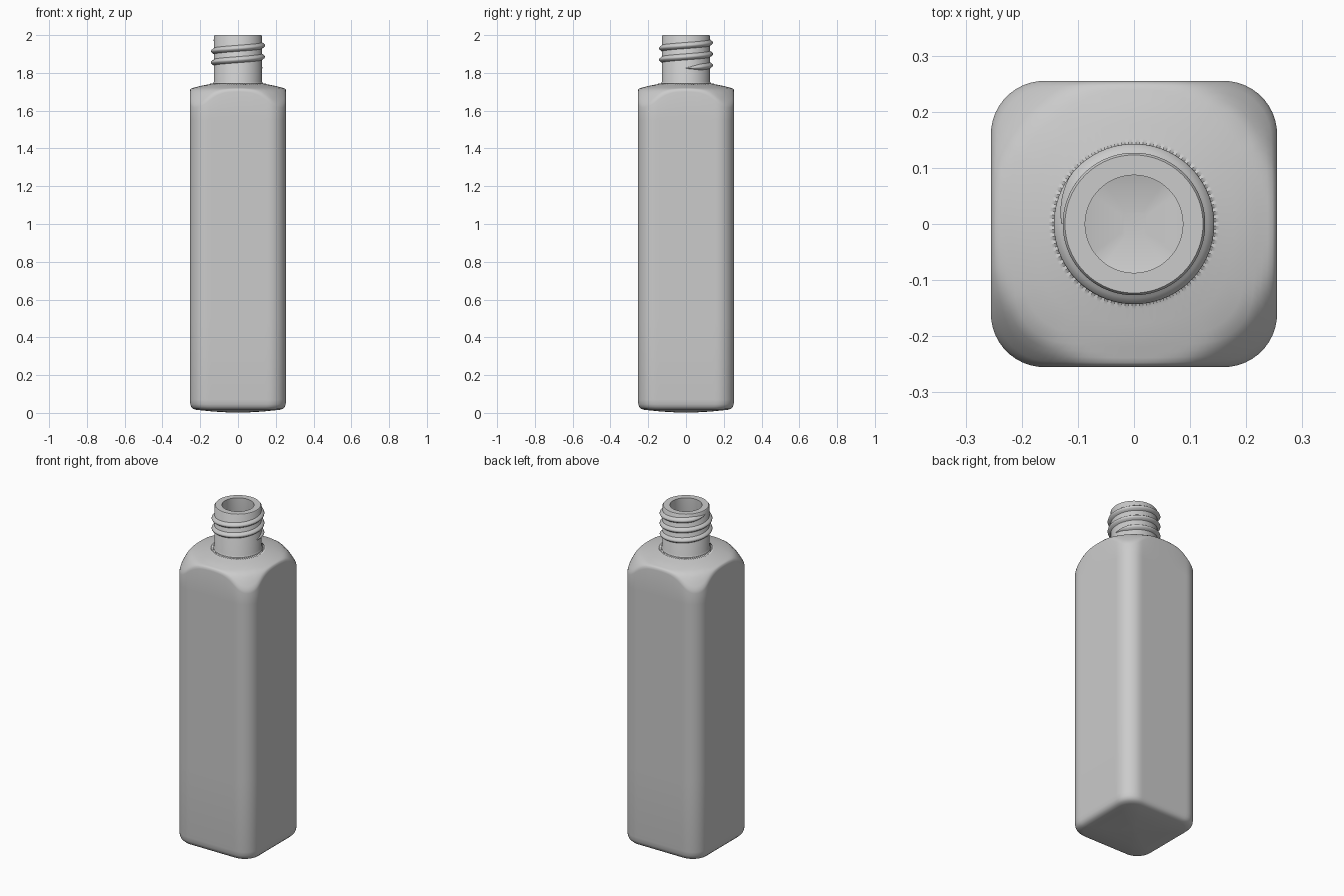
import bpy, bmesh
from math import sin, cos, pi, sqrt, tau

if "Cube" in bpy.data.objects:
    bpy.data.objects.remove(bpy.data.objects["Cube"])

SEG = 144                     # points around each ring
HALF, CORNER = 0.255, 0.095   # body half width and corner radius
NECK, BORE = 0.127, 0.087


def square_r(t, a=HALF, c=CORNER):
    """Distance from the axis to a rounded square in direction t."""
    u, v = abs(cos(t)), abs(sin(t))
    d, k = a / max(u, v), a - c
    if d * min(u, v) <= k:
        return d
    b = k * (u + v)
    return b + sqrt(b * b - (2 * k * k - c * c))


DOME = [(0.10, 1.746), (0.15, 1.740), (0.20, 1.731), (0.25, 1.717), (0.265, 1.709),
        (0.28, 1.693), (0.30, 1.663), (0.34, 1.600)]


def dome(r):
    """Height of the round shoulder at radius r."""
    for (r0, z0), (r1, z1) in zip(DOME, DOME[1:]):
        if r <= r1:
            return z0 + (z1 - z0) * (r - r0) / (r1 - r0)
    return DOME[-1][1]


def finish(name, bm):
    bmesh.ops.recalc_face_normals(bm, faces=bm.faces)
    me = bpy.data.meshes.new(name)
    bm.to_mesh(me)
    bm.free()
    ob = bpy.data.objects.new(name, me)
    bpy.context.collection.objects.link(ob)
    bpy.ops.object.select_all(action='DESELECT')
    ob.select_set(True)
    bpy.context.view_layer.objects.active = ob
    bpy.ops.object.shade_smooth_by_angle(angle=0.7)
    return ob


# Each ring is a function (angle, index) -> (radius, height)
rings = []


def square_ring(s, z, a=HALF, c=CORNER):
    rings.append(lambda t, i: (s * square_r(t, a, c), z))


def round_ring(r, z):
    rings.append(lambda t, i: (r, z))


def shoulder_ring(f, drop=0.0, a=HALF, c=CORNER, r_in=0.152):
    def ring(t, i):
        r = square_r(t, a, c) * (1 - f) + r_in * f
        return r, dome(r) - drop
    rings.append(ring)


# outer base and walls
for s, z in [(0.1, 0.001), (0.5, 0.007), (0.86, 0.016), (0.93, 0.021), (0.97, 0.032),
             (0.99, 0.046), (1, 0.07), (1, 0.5), (1, 1.0), (1, 1.55)]:
    square_ring(s, z)
# rounded shoulder
shoulder_ring(0, 0.014)
for f in (0.025, 0.08, 0.16, 0.25, 0.35, 0.5, 0.75, 1):
    shoulder_ring(f, 0.003 if f < 0.05 else 0)
# small ribs around the neck foot
rings.append(lambda t, i: (0.143, 1.738 + (0.007 if i % 2 else 0)))
# neck, lip and bore
for r, z in [(0.132, 1.745), (NECK, 1.753), (NECK, 1.995), (NECK - 0.004, 2.0),
             (BORE, 2.0), (BORE, 1.73), (BORE + 0.01, 1.705)]:
    round_ring(r, z)
# hollow inside
for f in (0.8, 0.5, 0.2, 0):
    shoulder_ring(f, 0.04, 0.215, 0.06, 0.11)
for s, z in [(1, 1.0), (1, 0.2), (0.95, 0.13), (0.8, 0.08), (0.55, 0.05), (0.3, 0.036), (0.1, 0.031)]:
    square_ring(s, z, 0.215, 0.06)

bm = bmesh.new()
loops = []
for ring in rings:
    loop = []
    for i in range(SEG):
        t = tau * (i + 0.5) / SEG
        r, z = ring(t, i)
        loop.append(bm.verts.new((r * cos(t), r * sin(t), z)))
    loops.append(loop)
for a, b in zip(loops, loops[1:]):
    for i in range(SEG):
        j = (i + 1) % SEG
        bm.faces.new((a[i], a[j], b[j], b[i]))
bm.faces.new(loops[0])
bm.faces.new(loops[-1])
finish("bottle", bm)

# screw thread: a rounded ridge swept along a helix, fading at both ends
TURNS, PITCH, Z0 = 2.5, 0.06, 1.825
PROFILE = [(-0.004, -0.019), (0.005, -0.013), (0.014, -0.006), (0.016, 0),
           (0.014, 0.006), (0.005, 0.013), (-0.004, 0.019)]
bm = bmesh.new()
prev = None
steps = int(TURNS * 72)
for i in range(steps + 1):
    turn = TURNS * i / steps
    t = tau * turn
    fade = min(1, 0.15 + turn / 0.12, 0.15 + (TURNS - turn) / 0.12)
    row = []
    for dr, dz in PROFILE:
        r = NECK + (dr * fade if dr > 0 else dr)
        row.append(bm.verts.new((r * cos(t), r * sin(t), Z0 + PITCH * turn + dz * fade)))
    if prev:
        for k in range(len(row)):
            m = (k + 1) % len(row)
            bm.faces.new((prev[k], prev[m], row[m], row[k]))
    else:
        bm.faces.new(row)
    prev = row
bm.faces.new(prev)
finish("neck_thread", bm)
